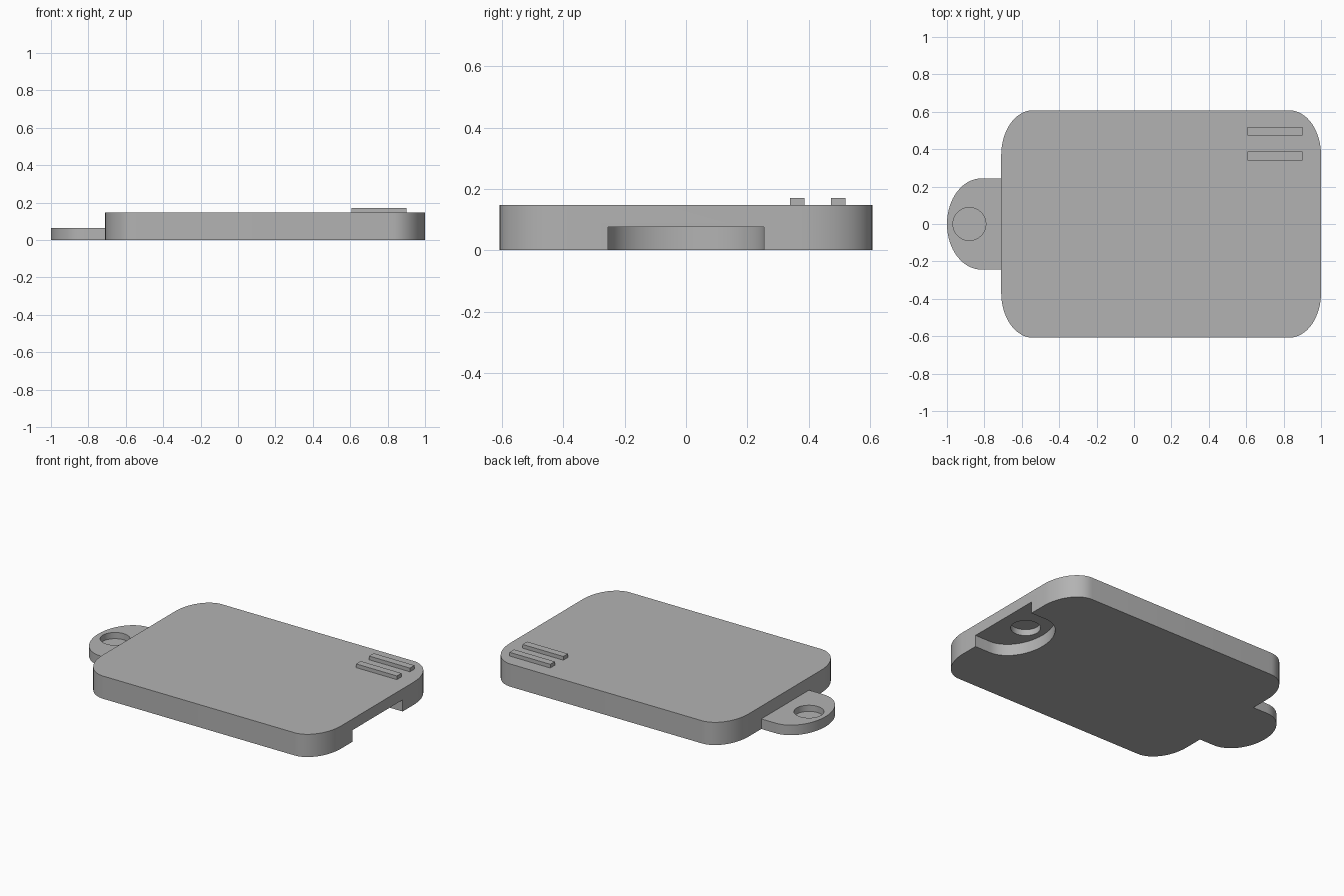
import bpy, bmesh
from math import cos, sin, pi, radians

cube = bpy.data.objects.get("Cube")
if cube:
    bpy.data.objects.remove(cube, do_unlink=True)

grey = bpy.data.materials.new("plain_grey")
grey.use_nodes = True
colour = (0.45, 0.45, 0.45, 1)
grey.diffuse_color = colour
grey.node_tree.nodes["Principled BSDF"].inputs["Base Color"].default_value = colour


def arc(cx, cy, rx, ry, start, end, steps=16):
    """Points along an elliptical arc, angles in degrees."""
    angles = [radians(start + (end - start) * i / steps) for i in range(steps + 1)]
    return [(cx + rx * cos(a), cy + ry * sin(a)) for a in angles]


def extrude_outline(name, outline, bottom, top):
    """Solid prism from a counter-clockwise outline."""
    bm = bmesh.new()
    face = bm.faces.new([bm.verts.new((x, y, bottom)) for x, y in outline])
    raised = bmesh.ops.extrude_face_region(bm, geom=[face])["geom"]
    verts = [v for v in raised if isinstance(v, bmesh.types.BMVert)]
    bmesh.ops.translate(bm, verts=verts, vec=(0, 0, top - bottom))
    bmesh.ops.recalc_face_normals(bm, faces=bm.faces)
    mesh = bpy.data.meshes.new(name)
    bm.to_mesh(mesh)
    bm.free()
    mesh.materials.append(grey)
    obj = bpy.data.objects.new(name, mesh)
    bpy.context.collection.objects.link(obj)
    return obj


def activate(obj):
    bpy.ops.object.select_all(action='DESELECT')
    obj.select_set(True)
    bpy.context.view_layer.objects.active = obj


def cut(obj, cutter):
    """Subtract the cutter, then discard it."""
    cutter.hide_render = True
    mod = obj.modifiers.new("cut", 'BOOLEAN')
    mod.operation = 'DIFFERENCE'
    mod.solver = 'EXACT'
    mod.object = cutter
    activate(obj)
    bpy.ops.object.modifier_apply(modifier=mod.name)
    bpy.data.objects.remove(cutter, do_unlink=True)


def tongue(cx, rx, ry, base):
    """Half-ellipse end towards -x with straight sides back to base."""
    return arc(cx, 0, rx, ry, 90, 270, 32) + [(base, -ry), (base, ry)]


def disc(cx, r):
    return arc(cx, 0, r, r, 0, 360, 40)[:-1]


LEFT, RIGHT, HALF_Y = -0.71, 1.0, 0.608
TOP = 0.147
RX, RY = 0.17, 0.24
HOLE_R = 0.088

# Plate with rounded corners
corners = [(RIGHT - RX, HALF_Y - RY, 0), (LEFT + RX, HALF_Y - RY, 90),
           (LEFT + RX, RY - HALF_Y, 180), (RIGHT - RX, RY - HALF_Y, 270)]
outline = [p for cx, cy, a in corners for p in arc(cx, cy, RX, RY, a, a + 90)]
body = extrude_outline("body_plate", outline, 0, TOP)

# Socket under the far end, with a blind hole in its ceiling
cut(body, extrude_outline("socket_cutter", tongue(0.89, 0.19, 0.255, 1.1), -0.1, 0.075))
cut(body, extrude_outline("socket_hole_cutter", disc(0.83, HOLE_R), 0.05, 0.115))

# Joining tab with a blind hole in its top
tab = extrude_outline("joining_tab", tongue(-0.815, 0.185, 0.244, LEFT), 0, 0.065)
cut(tab, extrude_outline("tab_hole_cutter", disc(-0.88, HOLE_R), 0.025, 0.1))

for part in (body, tab):
    activate(part)
    bpy.ops.object.shade_smooth_by_angle(angle=radians(30))

# Raised bars on the top
for name, y in (("front_bar", 0.363), ("back_bar", 0.496)):
    w = 0.0235
    extrude_outline(name, [(0.608, y - w), (0.9, y - w), (0.9, y + w), (0.608, y + w)],
                    TOP, 0.171)
